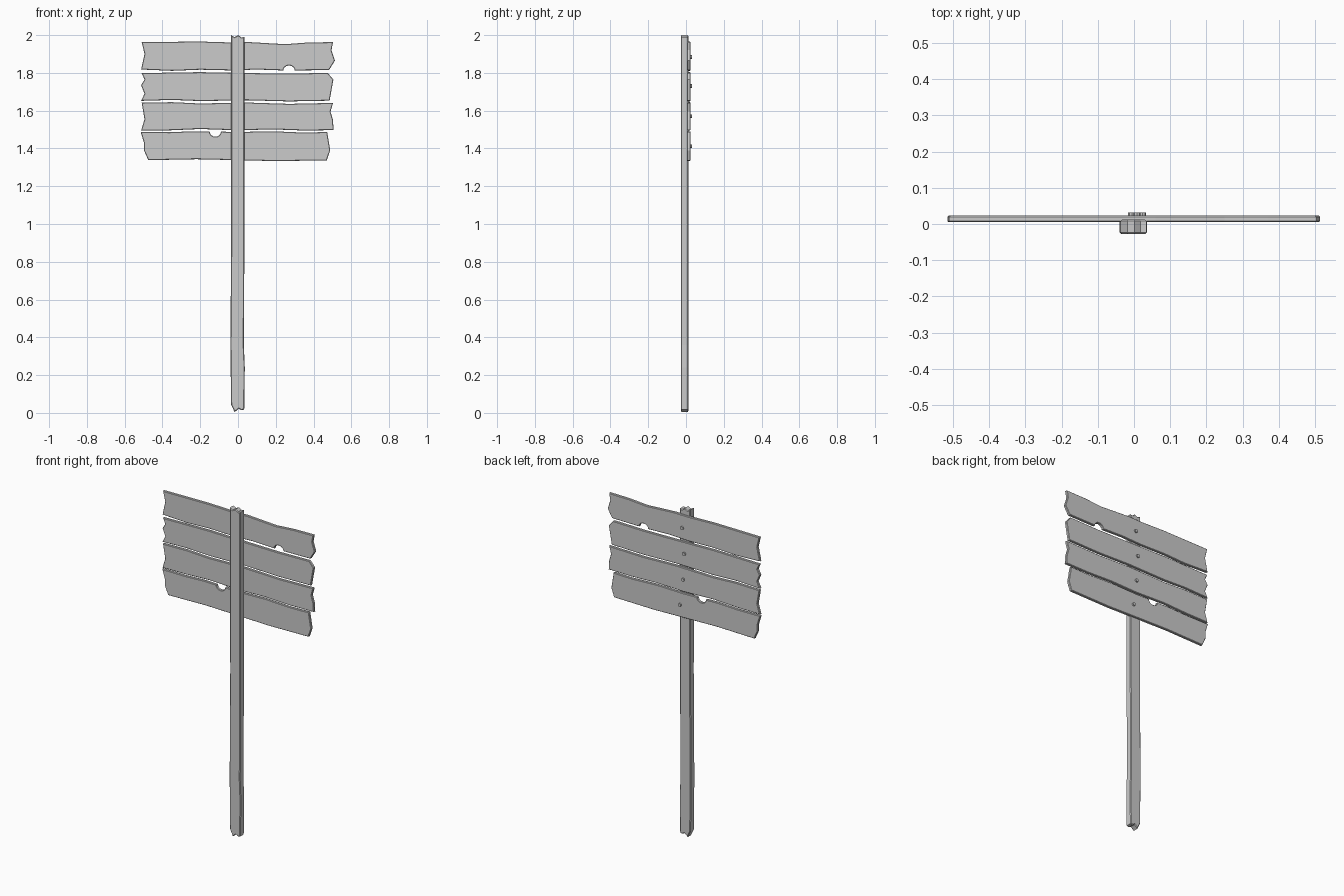
import bpy, bmesh
from math import sin, cos, pi


def arc(cx, cz, r, start, end, n=8):
    """Points along a knot-hole notch."""
    return [(cx + r * cos(start + (end - start) * i / n),
             cz + r * 0.88 * sin(start + (end - start) * i / n)) for i in range(n + 1)]


def slab(name, outline, y0, y1, chamfer):
    """Extrude an x-z outline along y and chamfer its front and back rims."""
    bm = bmesh.new()
    face = bm.faces.new([bm.verts.new((x, y0, z)) for x, z in outline])
    ext = bmesh.ops.extrude_face_region(bm, geom=[face], use_keep_orig=True)
    for v in ext["geom"]:
        if isinstance(v, bmesh.types.BMVert):
            v.co.y = y1
    bmesh.ops.recalc_face_normals(bm, faces=bm.faces[:])
    rim = [e for e in bm.edges if abs(e.verts[0].co.y - e.verts[1].co.y) < 1e-6]
    bmesh.ops.bevel(bm, geom=rim, offset=chamfer, segments=1, affect='EDGES')
    mesh = bpy.data.meshes.new(name)
    bm.to_mesh(mesh)
    bm.free()
    obj = bpy.data.objects.new(name, mesh)
    bpy.context.collection.objects.link(obj)
    return obj


# Post with ragged ends
slab("post", [
    (-0.037, 0.045), (-0.018, 0.004), (0.004, 0.022), (0.018, 0.014), (0.033, 0.018),
    (0.036, 0.24), (0.031, 0.36), (0.034, 0.9), (0.034, 1.99), (0.018, 1.988),
    (0.002, 2.0), (-0.018, 1.99), (-0.037, 2.0), (-0.036, 1.0), (-0.04, 0.36)],
    -0.027, 0.012, 0.004)

# Plank outlines: top edge left to right, right end, bottom edge, left end
planks = [
    [(-0.51, 1.963), (-0.2, 1.966), (-0.03, 1.961), (0.06, 1.963), (0.25, 1.952),
     (0.37, 1.961), (0.503, 1.963), (0.495, 1.92), (0.513, 1.865), (0.482, 1.815)]
    + arc(0.27, 1.813, 0.03, 0, pi)
    + [(0.1, 1.818), (-0.03, 1.813), (-0.2, 1.817), (-0.35, 1.811),
       (-0.513, 1.818), (-0.495, 1.9)],
    [(-0.51, 1.799), (-0.2, 1.804), (0.05, 1.799), (0.27, 1.796), (0.475, 1.8),
     (0.505, 1.765), (0.485, 1.653), (0.27, 1.649), (0.05, 1.655), (-0.2, 1.651),
     (-0.35, 1.657), (-0.513, 1.652), (-0.495, 1.69), (-0.513, 1.735), (-0.495, 1.765)],
    [(-0.51, 1.642), (-0.35, 1.645), (-0.2, 1.638), (0.05, 1.643), (0.27, 1.636),
     (0.503, 1.641), (0.49, 1.595), (0.503, 1.55), (0.506, 1.497), (0.35, 1.495),
     (0.18, 1.501), (0, 1.496), (-0.2, 1.503), (-0.36, 1.496), (-0.513, 1.495),
     (-0.495, 1.555), (-0.503, 1.6)],
    [(-0.515, 1.487), (-0.36, 1.486), (-0.23, 1.491)]
    + arc(-0.12, 1.489, 0.03, pi, 2 * pi)
    + [(0, 1.487), (0.18, 1.491), (0.35, 1.484), (0.472, 1.487), (0.488, 1.39),
       (0.47, 1.337), (0.2, 1.333), (0, 1.338), (-0.22, 1.343), (-0.475, 1.338),
       (-0.498, 1.39), (-0.498, 1.43)],
]
# Nail position on each plank
nails = [(0.008, 1.884), (-0.006, 1.73), (0.002, 1.571), (0.023, 1.412)]

for i, (outline, (x, z)) in enumerate(zip(planks, nails), 1):
    slab(f"plank_{i}", outline, 0.005, 0.023, 0.003)
    bpy.ops.mesh.primitive_cylinder_add(vertices=8, radius=0.01, depth=0.016,
                                        location=(x, 0.024, z), rotation=(pi / 2, 0, 0))
    bpy.context.object.name = f"nail_{i}"
